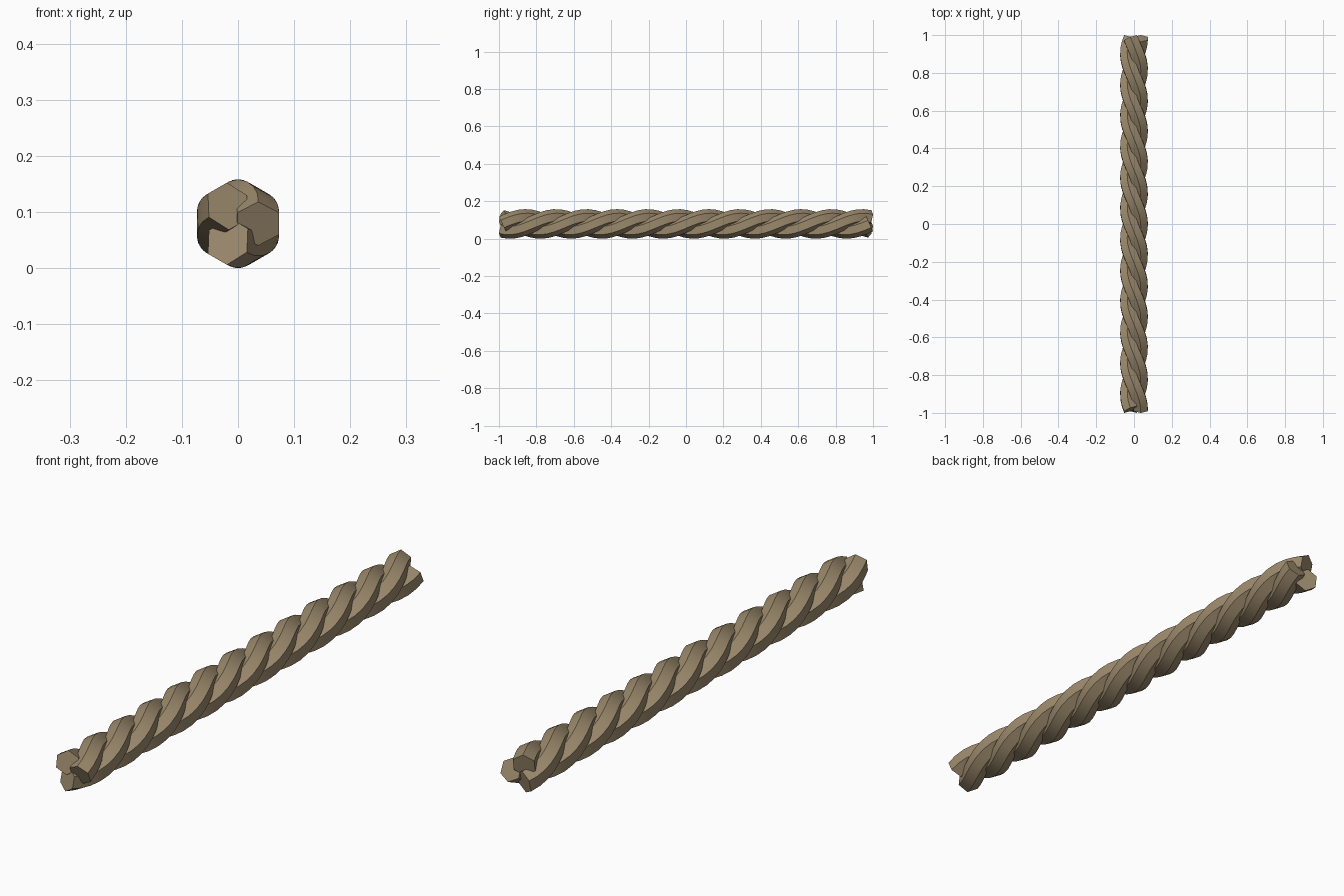
import bpy, bmesh
from math import sin, cos, pi, tau, radians
from mathutils import Vector

cube = bpy.data.objects.get("Cube")
if cube:
    bpy.data.objects.remove(cube, do_unlink=True)

TURNS = 4            # full twists along the rope
STEPS = 16           # sections per twist
SIDES = 6            # hexagonal strands
COIL = 0.036         # strand centre distance from the rope axis
THICK = 0.043        # strand radius
HALF = 0.982         # half length of the strand path
AXIS_Z = COIL + THICK

# Rope colour
fibre = bpy.data.materials.new("tan fibre")
fibre.use_nodes = True
colour = (0.33, 0.25, 0.15, 1)
fibre.diffuse_color = colour
fibre.node_tree.nodes["Principled BSDF"].inputs["Base Color"].default_value = colour
fibre.node_tree.nodes["Principled BSDF"].inputs["Roughness"].default_value = 0.9


def strand(name, phase):
    """Sweep an upright hexagon along a helix around the y axis."""
    bm = bmesh.new()
    rings = []
    count = TURNS * STEPS
    for i in range(count + 1):
        t = i / count
        angle = phase + TURNS * tau * t
        centre = Vector((COIL * cos(angle), HALF * (2 * t - 1), AXIS_Z + COIL * sin(angle)))
        swing = COIL * TURNS * tau
        tangent = Vector((-swing * sin(angle), 2 * HALF, swing * cos(angle)))
        tilt = Vector((0, 1, 0)).rotation_difference(tangent)
        ring = []
        for k in range(SIDES):
            a = pi / 2 + tau * k / SIDES
            ring.append(bm.verts.new(centre + tilt @ Vector((THICK * cos(a), 0, THICK * sin(a)))))
        rings.append(ring)
    # Side walls
    for low, high in zip(rings, rings[1:]):
        for k in range(SIDES):
            n = (k + 1) % SIDES
            bm.faces.new((low[k], low[n], high[n], high[k]))
    # Cut ends
    bm.faces.new(rings[0])
    bm.faces.new(rings[-1])
    bmesh.ops.recalc_face_normals(bm, faces=bm.faces)
    mesh = bpy.data.meshes.new(name)
    bm.to_mesh(mesh)
    bm.free()
    mesh.materials.append(fibre)
    obj = bpy.data.objects.new(name, mesh)
    bpy.context.collection.objects.link(obj)
    return obj


# Three strands, evenly spaced around the rope
bpy.ops.object.select_all(action='DESELECT')
for i in range(3):
    obj = strand(f"rope_strand_{i + 1}", tau * i / 3)
    obj.select_set(True)
    bpy.context.view_layer.objects.active = obj
bpy.ops.object.shade_smooth_by_angle(angle=radians(35))
